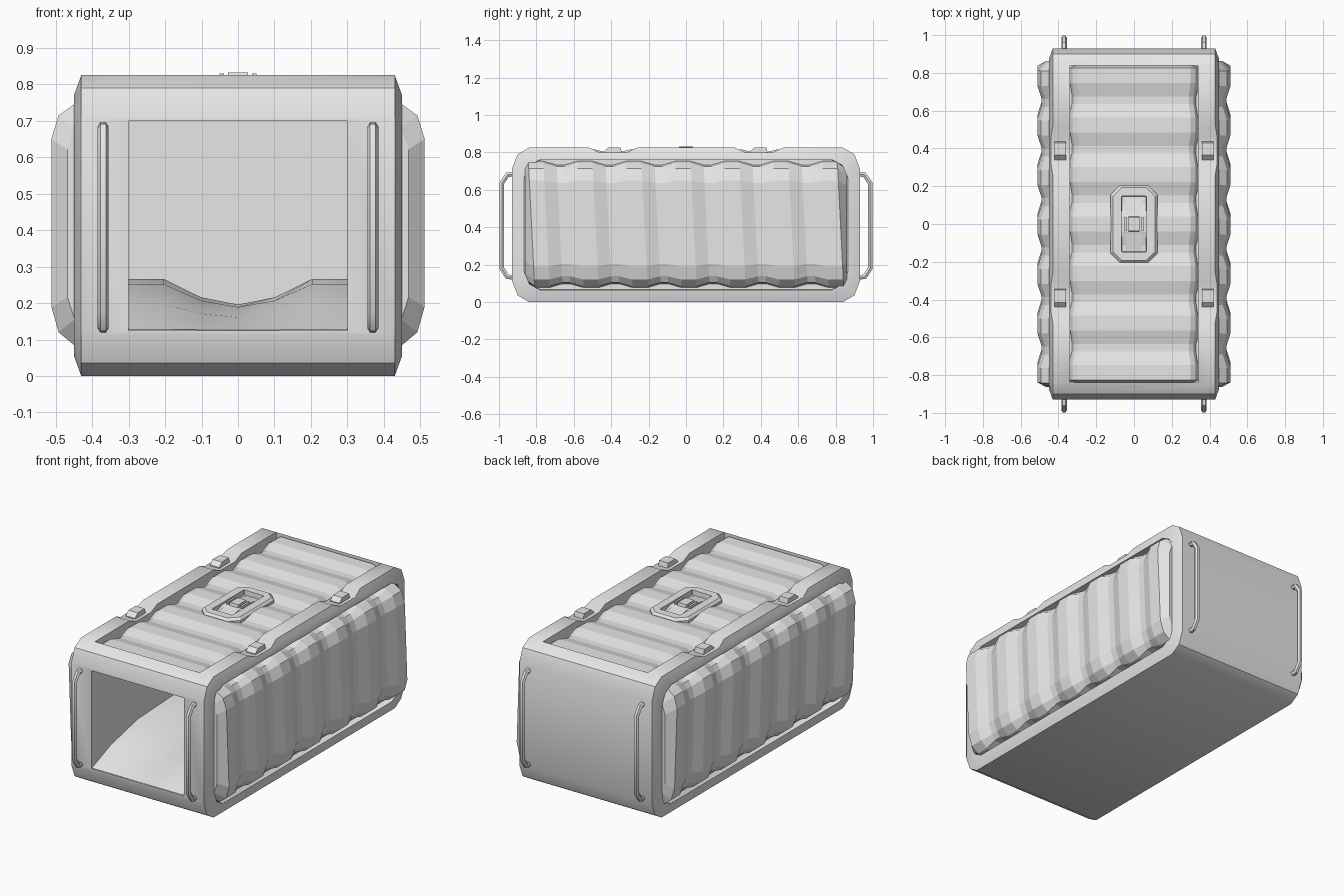
import bpy, bmesh

if "Cube" in bpy.data.objects:
    bpy.data.objects.remove(bpy.data.objects["Cube"], do_unlink=True)

GREY = (0.8, 0.8, 0.8, 1)
grey = bpy.data.materials.new("plain_grey")
grey.use_nodes = True
grey.diffuse_color = GREY
for node in grey.node_tree.nodes:
    if node.type == 'BSDF_PRINCIPLED':
        node.inputs["Base Color"].default_value = GREY


def activate(ob):
    bpy.ops.object.select_all(action='DESELECT')
    ob.select_set(True)
    bpy.context.view_layer.objects.active = ob


def loft(name, rings, smooth=0):
    """Skin closed rings of equal length and cap both ends."""
    bm = bmesh.new()
    rows = [[bm.verts.new(p) for p in ring] for ring in rings]
    n = len(rows[0])
    for a, b in zip(rows, rows[1:]):
        for i in range(n):
            j = (i + 1) % n
            bm.faces.new((a[i], a[j], b[j], b[i]))
    bm.faces.new(rows[0])
    bm.faces.new(rows[-1])
    bmesh.ops.recalc_face_normals(bm, faces=bm.faces)
    me = bpy.data.meshes.new(name)
    bm.to_mesh(me)
    bm.free()
    ob = bpy.data.objects.new(name, me)
    bpy.context.collection.objects.link(ob)
    me.materials.append(grey)
    if smooth:
        activate(ob)
        bpy.ops.object.shade_smooth_by_angle(angle=smooth)
    return ob


def prism(name, x0, x1, yz):
    return loft(name, [[(x, y, z) for y, z in yz] for x in (x0, x1)])


def cut(ob, cutter):
    cutter.hide_render = True
    mod = ob.modifiers.new("cut", 'BOOLEAN')
    mod.operation = 'DIFFERENCE'
    mod.solver = 'EXACT'
    mod.object = cutter
    activate(ob)
    bpy.ops.object.modifier_apply(modifier=mod.name)
    bpy.data.objects.remove(cutter, do_unlink=True)


def rect(y0, y1, z0, z1):
    return [(y0, z0), (y1, z0), (y1, z1), (y0, z1)]


# Body shell: rounded side outline, chamfered frame and sunken side faces
MID = 0.4125
corner = [(0.93, 0.3), (0.9, 0.377), (0.84, MID)]
half = [(y, -z) for y, z in reversed(corner)] + corner
outline = half + [(-y, -z) for y, z in half]


def body_ring(x, inset):
    return [(x, y * (1 - inset / 0.93), MID + z * (1 - inset / MID)) for y, z in outline]


steps = [(0.41, 0.067), (0.45, 0.065), (0.45, 0.055), (0.43, 0)]
body = loft("body_shell", [body_ring(-x, i) for x, i in steps]
            + [body_ring(x, i) for x, i in reversed(steps)])
cut(body, prism("cavity_cutter", -0.3, 0.3, rect(-1.1, 0.8, 0.125, 0.7)))
cut(body, prism("lid_cutter", -0.34, 0.34, rect(-0.84, 0.84, 0.755, 0.95)))
for x in (-0.4, 0.4):
    for y in (-0.39, 0.39):
        dip = [(y - 0.15, 0.835), (y - 0.07, 0.798), (y + 0.07, 0.798), (y + 0.15, 0.835)]
        cut(body, prism("dip_cutter", x - 0.08, x + 0.08, dip))
activate(body)
bpy.ops.object.shade_smooth_by_angle(angle=0.55)


# Corrugation stations along y: (position, depth), depth 0 on crests
def stations(end):
    out = [(-end, 2)]
    for k in range(-3, 4):
        for off, depth in ((-0.11, 1), (-0.04, 0), (0.04, 0), (0.11, 1)):
            y = k * 0.262 + off
            if abs(y) < end - 0.005:
                out.append((y, depth))
    return out + [(end, 2)]


# Corrugated side pads
pad = [(0.4, 0.755), (0.45, 0.745), (0.492, 0.715), (0.512, 0.65),
       (0.512, 0.19), (0.492, 0.12), (0.45, 0.085), (0.4, 0.075)]
for side, label in ((1, "left"), (-1, "right")):
    rings = []
    for y, d in stations(0.862):
        lean = 0.05 if d < 2 else 0
        ring = []
        for x, z in pad:
            z = 0.415 + (z - 0.415) * (1 - 0.06 * d)
            ring.append((side * (x - (0.022 * d if x > 0.46 else 0)),
                         y + lean * (0.415 - z), z))
        rings.append(ring)
    loft(label + "_side_pad", rings)

# Corrugated lid panel
lid = [(0.338, 0.74), (0.338, 0.775), (0.325, 0.8), (0.3, 0.815)]
rings = []
for y, d in stations(0.838):
    right = [(x - (0.01 * d if z > 0.76 else 0), y, z - (0.018 * d if z > 0.76 else 0))
             for x, z in lid]
    rings.append(right + [(-x, yy, z) for x, yy, z in reversed(right)])
loft("lid_panel", rings)


# Latch plate with a sunken middle
def octagon(hx, hy, c, z):
    q = [(hx, hy - c), (hx - c, hy)]
    top = q + [(-x, y) for x, y in reversed(q)]
    return [(x, y, z) for x, y in top + [(-x, -y) for x, y in top]]


loft("latch_plate", [octagon(0.125, 0.205, 0.05, 0.765), octagon(0.125, 0.205, 0.05, 0.812),
                     octagon(0.112, 0.192, 0.045, 0.825), octagon(0.066, 0.148, 0.004, 0.825),
                     octagon(0.064, 0.146, 0.004, 0.795)])
prism("latch_block", -0.028, 0.028,
      [(-0.045, 0.79), (-0.036, 0.832), (0.036, 0.832), (0.045, 0.79)])
for x in (-0.045, 0.045):
    prism("latch_cheek", x - 0.006, x + 0.006, rect(-0.036, 0.036, 0.79, 0.83))
for s in (-1, 1):
    prism("latch_ramp", -0.045, 0.045,
          [(s * 0.14, 0.79), (s * 0.14, 0.8), (s * 0.05, 0.815), (s * 0.05, 0.79)])

# Rail clips seated in the dips
for x in (-0.39, 0.39):
    for y in (-0.39, 0.39):
        prism("rail_clip", x - 0.03, x + 0.03,
              [(y - 0.05, 0.785), (y - 0.05, 0.803), (y - 0.025, 0.826),
               (y + 0.04, 0.826), (y + 0.05, 0.785)])

# Upright grab handles at both ends
path = [(0.91, 0.685), (0.955, 0.68), (0.985, 0.635), (0.985, 0.18), (0.955, 0.135), (0.91, 0.13)]
for x in (-0.37, 0.37):
    for s, label in ((-1, "front"), (1, "back")):
        cu = bpy.data.curves.new(label + "_handle", 'CURVE')
        cu.dimensions = '3D'
        cu.bevel_depth = 0.015
        cu.bevel_resolution = 1
        cu.use_fill_caps = True
        sp = cu.splines.new('POLY')
        sp.points.add(len(path) - 1)
        for p, (y, z) in zip(sp.points, path):
            p.co = (x, s * y, z, 1)
        cu.materials.append(grey)
        handle = bpy.data.objects.new(label + "_handle", cu)
        bpy.context.collection.objects.link(handle)
        activate(handle)
        bpy.ops.object.convert(target='MESH')
        bpy.ops.object.shade_smooth_by_angle(angle=0.8)

# Hollowed filling on the cavity floor
heights = [0.14, 0.14, 0.09, 0.07, 0.09, 0.14, 0.14]
rise = [(-0.925, 0.01), (-0.75, 0.5), (-0.5, 0.9), (-0.2, 1), (0.82, 1)]
rings = []
for y, f in rise:
    top = [((i - 3) * 0.1017, y, 0.126 + h * f) for i, h in enumerate(heights)]
    rings.append([(-0.305, y, 0.115)] + top + [(0.305, y, 0.115)])
loft("filling", rings, 0.6)
